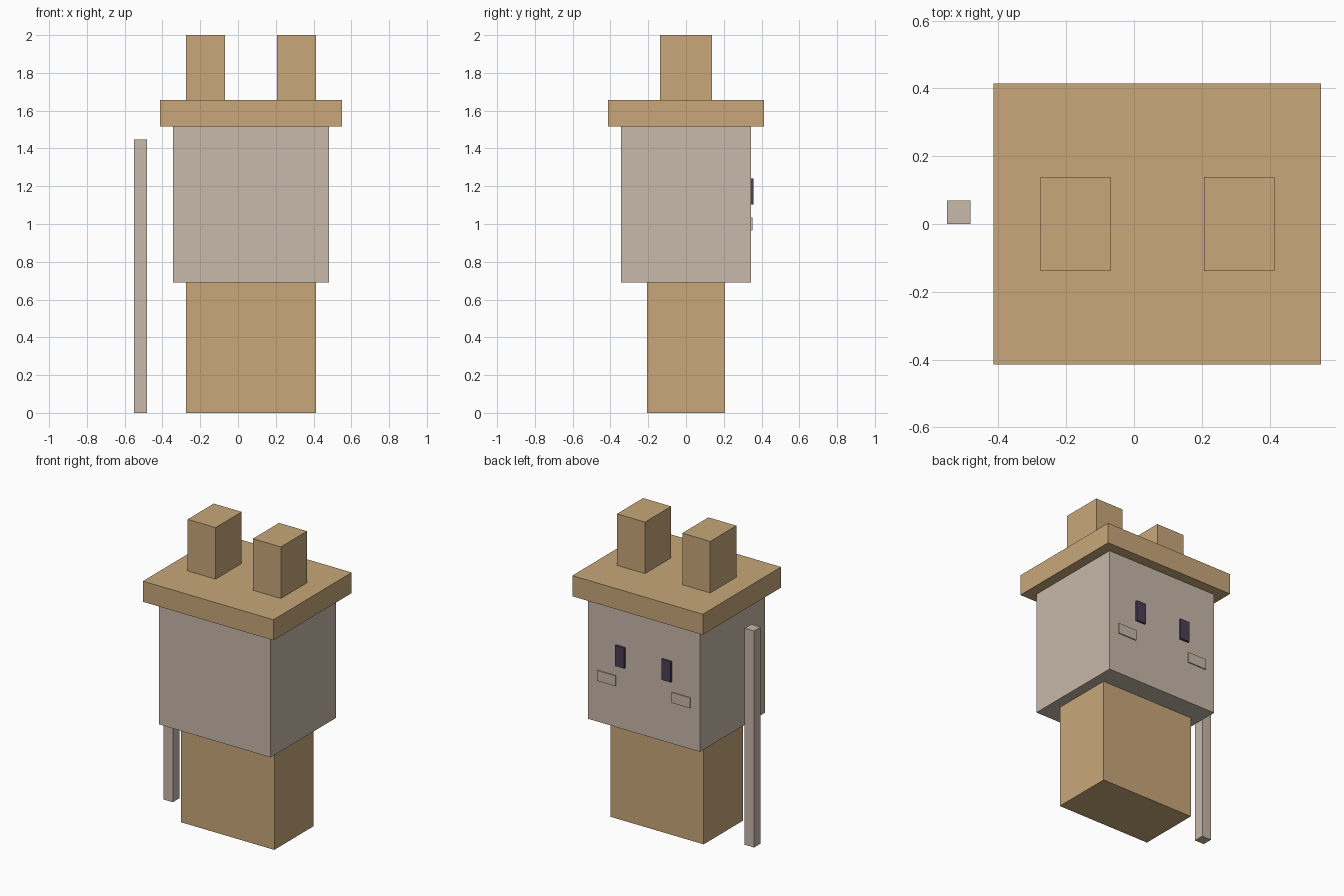
import bpy
import bmesh
from mathutils import Vector

if "Cube" in bpy.data.objects:
    bpy.data.objects.remove(bpy.data.objects["Cube"], do_unlink=True)

U = 2 / 29   # one block of the model's grid
MID = 1      # centre line of the figure, in blocks


def make_material(name, rgb):
    mat = bpy.data.materials.new(name)
    mat.use_nodes = True
    colour = (*rgb, 1)
    mat.diffuse_color = colour
    mat.node_tree.nodes["Principled BSDF"].inputs["Base Color"].default_value = colour
    return mat


tan = make_material("tan", (0.58, 0.39, 0.195))
beige = make_material("pale beige", (0.58, 0.48, 0.40))
purple = make_material("dark purple", (0.07, 0.05, 0.09))


def box(name, low, high, mat):
    """Box between two corners given in blocks."""
    low, high = Vector(low) * U, Vector(high) * U
    bm = bmesh.new()
    bmesh.ops.create_cube(bm, size=1)
    bmesh.ops.scale(bm, vec=high - low, verts=bm.verts)
    mesh = bpy.data.meshes.new(name)
    bm.to_mesh(mesh)
    bm.free()
    mesh.materials.append(mat)
    obj = bpy.data.objects.new(name, mesh)
    obj.location = (low + high) / 2
    bpy.context.collection.objects.link(obj)


def centred(name, half_x, half_y, bottom, top, mat):
    box(name, (MID - half_x, -half_y, bottom), (MID + half_x, half_y, top), mat)


def pair(name, inner, outer, y, z, mat):
    """Matching boxes on both sides of the centre line."""
    box("left_" + name, (MID + inner, y[0], z[0]), (MID + outer, y[1], z[1]), mat)
    box("right_" + name, (MID - outer, y[0], z[0]), (MID - inner, y[1], z[1]), mat)


# Stacked body
centred("body", 5, 3, 0, 10, tan)
centred("head", 6, 5, 10, 22, beige)
centred("hat_brim", 7, 6, 22, 24, tan)
pair("ear", 2, 5, (-2, 2), (24, 29), tan)

# Face details on the +y side
pair("eye", 2, 3, (5, 5.2), (16, 18), purple)
pair("cheek", 3, 5, (5, 5.1), (14, 15), beige)

# Free-standing staff
box("staff", (-8, 0, 0), (-7, 1, 21), beige)
